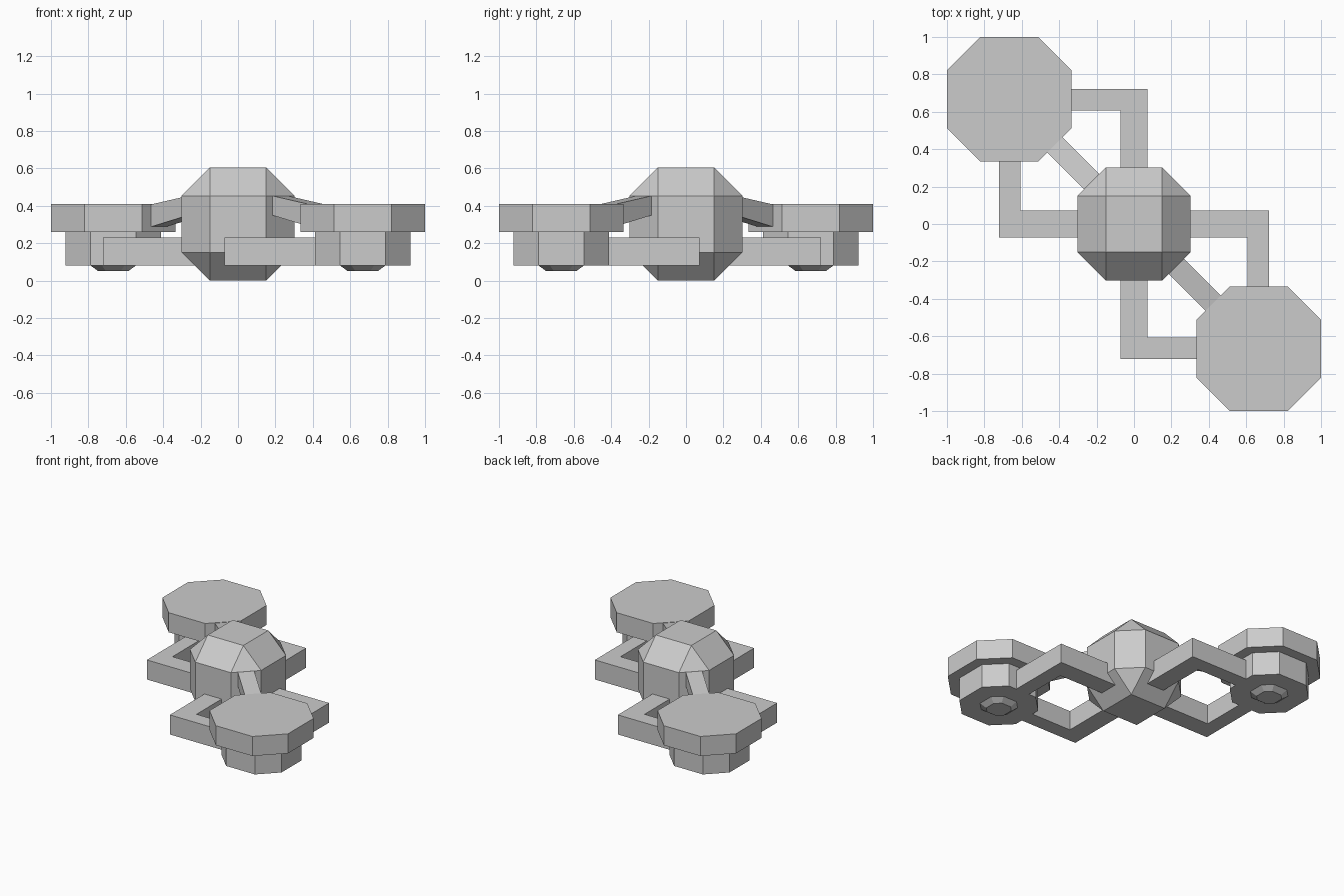
import bpy
import bmesh
from itertools import product
from mathutils import Vector

if "Cube" in bpy.data.objects:
    bpy.data.objects.remove(bpy.data.objects["Cube"], do_unlink=True)

grey = bpy.data.materials.new("light_grey")
grey.use_nodes = True
colour = (0.6, 0.6, 0.6, 1)
grey.diffuse_color = colour
grey.node_tree.nodes["Principled BSDF"].inputs["Base Color"].default_value = colour


def finish(name, bm):
    bmesh.ops.recalc_face_normals(bm, faces=bm.faces[:])
    mesh = bpy.data.meshes.new(name)
    bm.to_mesh(mesh)
    bm.free()
    mesh.materials.append(grey)
    obj = bpy.data.objects.new(name, mesh)
    bpy.context.collection.objects.link(obj)
    return obj


def loft(name, rings):
    """Closed solid through rings that have equal point counts."""
    bm = bmesh.new()
    loops = [[bm.verts.new(p) for p in ring] for ring in rings]
    bm.faces.new(loops[0])
    bm.faces.new(loops[-1])
    for a, b in zip(loops, loops[1:]):
        for i in range(len(a)):
            j = (i + 1) % len(a)
            bm.faces.new((a[i], a[j], b[j], b[i]))
    return finish(name, bm)


def octagon(a, b, z, centre):
    """Octagon reaching a from its centre, with flat sides of half length b."""
    pts = [(a, -b), (a, b), (b, a), (-b, a), (-a, b), (-a, -b), (-b, -a), (b, -a)]
    return [(centre[0] + x, centre[1] + y, z) for x, y in pts]


# Faceted core: a cube with its edges and corners cut away
bm = bmesh.new()
for axis in range(3):
    for signs in product((-1, 1), repeat=3):
        v = Vector(signs) * 0.151
        v[axis] *= 2
        v.z += 0.302
        bm.verts.new(v)
bmesh.ops.convex_hull(bm, input=bm.verts[:])
bmesh.ops.dissolve_limit(bm, angle_limit=0.02, verts=bm.verts[:], edges=bm.edges[:])
finish("core", bm)

# Outline of an elbow arm running from the core to a pod
elbow = [(0.1, 0.073), (0.722, 0.073), (0.722, -0.45),
         (0.607, -0.45), (0.607, -0.073), (0.1, -0.073)]

# The two sides are half a turn apart
for label, s in (("front_left", 1), ("back_right", -1)):
    c = (0.667 * s, -0.667 * s)

    # Pod: wide cap, narrower drum and tapered foot
    loft(label + "_cap", [octagon(0.333, 0.155, z, c) for z in (0.26, 0.41)])
    loft(label + "_drum", [octagon(0.255, 0.122, z, c) for z in (0.08, 0.26)])
    loft(label + "_foot", [octagon(0.08, 0.04, 0.05, c), octagon(0.122, 0.06, 0.081, c)])

    # Pair of elbow arms, mirrored across the diagonal
    for arm, outline in (("side", elbow), ("end", [(-y, -x) for x, y in elbow])):
        loft(f"{label}_{arm}_arm",
             [[(x * s, y * s, z) for x, y in outline] for z in (0.08, 0.23)])

    # Sloping brace along the diagonal
    along = Vector((s, -s, 0)).normalized()
    across = Vector((s, s, 0)).normalized() * 0.058
    rings = []
    for r, low, high in ((0.27, 0.36, 0.461), (0.63, 0.281, 0.402)):
        rings.append([along * r + across * k + Vector((0, 0, z))
                      for k, z in ((-1, low), (1, low), (1, high), (-1, high))])
    loft(label + "_brace", rings)
